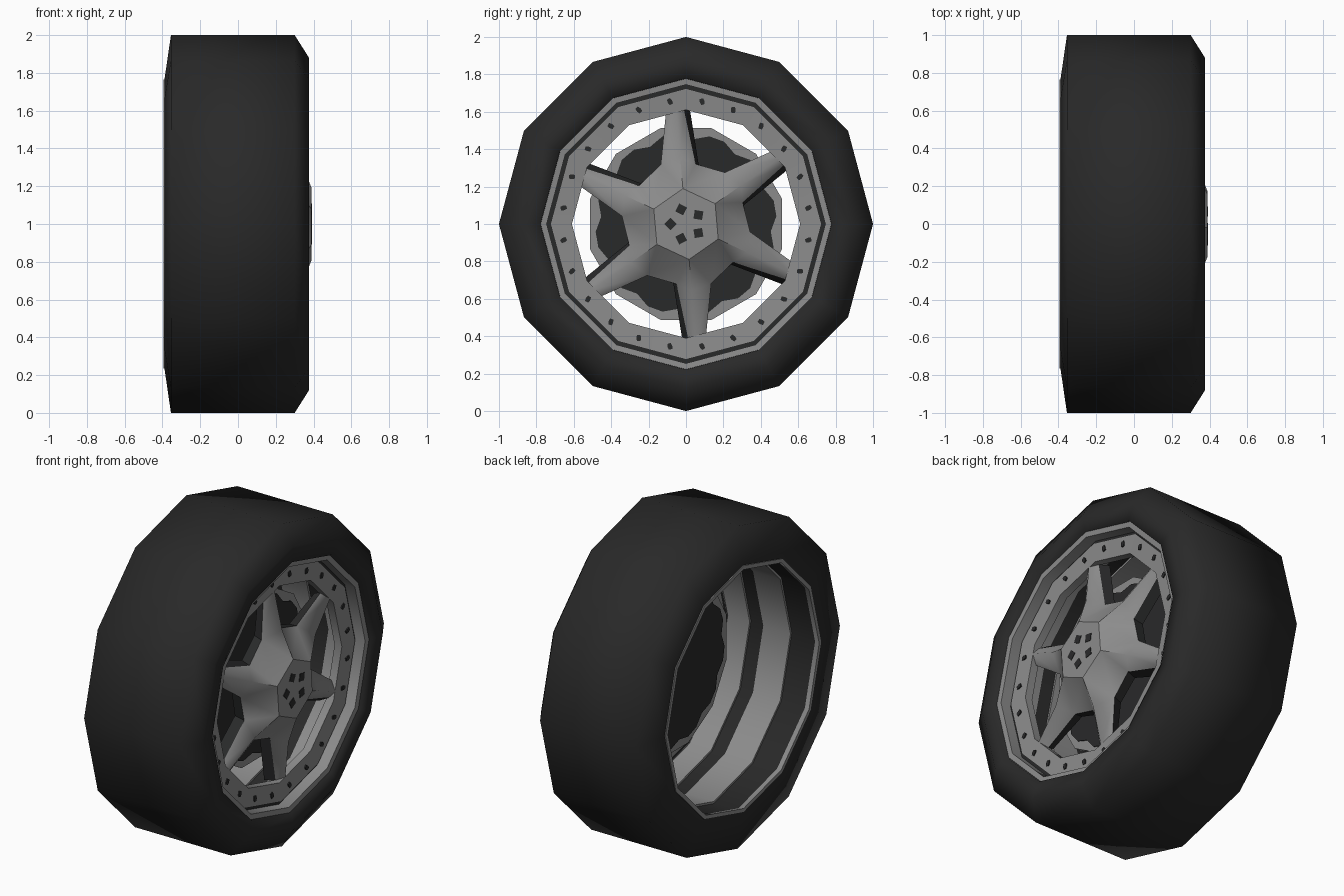
import bpy, bmesh, math
from math import cos, sin, radians

if "Cube" in bpy.data.objects:
    bpy.data.objects.remove(bpy.data.objects["Cube"])


def material(name, rgb):
    m = bpy.data.materials.new(name)
    m.diffuse_color = (*rgb, 1)
    m.use_nodes = True
    m.node_tree.nodes["Principled BSDF"].inputs["Base Color"].default_value = m.diffuse_color
    return m


RUBBER = material("rubber black", (0.022, 0.022, 0.022))
METAL = material("wheel grey", (0.26, 0.26, 0.26))
DARK = material("dark metal", (0.022, 0.0225, 0.023))


def pt(x, r, deg):
    """Point at radius and angle around the wheel axle."""
    return (x, r * cos(radians(deg)), 1 + r * sin(radians(deg)))


def finish(name, bm, mats, angle=35):
    bmesh.ops.recalc_face_normals(bm, faces=bm.faces[:])
    me = bpy.data.meshes.new(name)
    bm.to_mesh(me)
    bm.free()
    for m in mats:
        me.materials.append(m)
    ob = bpy.data.objects.new(name, me)
    bpy.context.collection.objects.link(ob)
    bpy.ops.object.select_all(action='DESELECT')
    ob.select_set(True)
    bpy.context.view_layer.objects.active = ob
    bpy.ops.object.shade_smooth_by_angle(angle=radians(angle))
    return ob


def ring(name, profile, mat, n=12, start=0, angle=35):
    """Revolve a closed (x, radius) profile around the axle."""
    bm = bmesh.new()
    loops = [[bm.verts.new(pt(x, r, start + 360 * i / n)) for x, r in profile] for i in range(n)]
    k = len(profile)
    for i in range(n):
        a, b = loops[i], loops[(i + 1) % n]
        for j in range(k):
            bm.faces.new((a[j], a[(j + 1) % k], b[(j + 1) % k], b[j]))
    return finish(name, bm, [mat], angle)


def add_prism(bm, outline, x0, x1):
    """Extrude a (y, z) outline between two x positions."""
    a = [bm.verts.new((x0, y, z)) for y, z in outline]
    b = [bm.verts.new((x1, y, z)) for y, z in outline]
    bm.faces.new(a)
    bm.faces.new(b)
    for i in range(len(a)):
        j = (i + 1) % len(a)
        bm.faces.new((a[i], a[j], b[j], b[i]))


def polygon(cy, cz, radii, start=0):
    n = len(radii)
    return [(cy + r * cos(radians(start + 360 * i / n)),
             cz + r * sin(radians(start + 360 * i / n))) for i, r in enumerate(radii)]


# Tyre
ring("tyre", [(-.39, .76), (-.355, 1), (.3, 1), (.376, .88), (.37, .78),
              (.29, .765), (-.365, .765)], RUBBER, angle=85)

# Rim: lips, barrel hoops, groove and bolt ring
ring("rear_lip", [(-.395, .74), (-.395, .765), (-.36, .765), (-.36, .745)], METAL)
ring("rear_hoop", [(-.19, .752), (-.19, .768), (0, .768), (0, .752)], METAL)
ring("front_hoop", [(.09, .752), (.09, .768), (.25, .768), (.25, .752)], METAL)
ring("front_lip", [(.355, .785), (.35, .745), (.24, .745), (.24, .785)], METAL)
ring("rim_groove", [(.28, .75), (.28, .72), (.24, .72), (.24, .75)], DARK)
ring("bolt_ring", [(.295, .725), (.285, .61), (.235, .61), (.235, .725)], METAL)

# Rim bolts, two on each side of the ring
bm = bmesh.new()
for i in range(24):
    x, y, z = pt(0, .66, 7.5 + 15 * i)
    add_prism(bm, polygon(y, z, [.019, .019, .013, .019, .019, .013], 15 * i), .28, .297)
finish("rim_bolts", bm, [DARK])

# Brake disc with a dark wavy centre on both faces
bm = bmesh.new()
add_prism(bm, polygon(0, 1, [.53] * 12, 15), .08, .12)
finish("brake_disc", bm, [METAL])
bm = bmesh.new()
add_prism(bm, polygon(0, 1, [.485, .485, .455] * 12, 5), .074, .126)
finish("brake_disc_centre", bm, [DARK], 20)

# Six-spoke star: ridged grey front, dark walls leaning to one side
bm = bmesh.new()
spokes = []
for k in range(6):
    a = 95 - 60 * k
    layout = {"hub": (.39, .19, 0), "mid": (.325, .36, 0), "tip": (.285, .615, 0),
              "left": (.255, .345, 18), "right": (.255, .325, -14),
              "tip_left": (.25, .595, 5.5), "tip_right": (.25, .61, -4)}
    spokes.append({n: bm.verts.new(pt(x, r, a + d)) for n, (x, r, d) in layout.items()})
outline = []
for k, s in enumerate(spokes):
    nxt = spokes[(k + 1) % 6]
    for names in (("hub", "mid", "left"), ("hub", "right", "mid"),
                  ("left", "mid", "tip", "tip_left"), ("mid", "right", "tip_right", "tip")):
        bm.faces.new([s[n] for n in names])
    bm.faces.new((s["hub"], nxt["hub"], nxt["left"], s["right"]))
    outline += [s[n] for n in ("left", "tip_left", "tip", "tip_right", "right")]
cap = bm.faces.new([s["hub"] for s in spokes])
back = []
for v in outline:
    y, z = v.co.y, v.co.z - 1
    back.append(bm.verts.new(pt(.195, math.hypot(y, z), math.degrees(math.atan2(z, y)) - 3)))
walls = [bm.faces.new(back)]
for i in range(len(outline)):
    j = (i + 1) % len(outline)
    walls.append(bm.faces.new((outline[i], outline[j], back[j], back[i])))
for f in walls:
    f.material_index = 1
# Crisp edges only round the hub cap and along the dark walls
sharp = {e.index for e in bm.edges}
bm.edges.index_update()
sharp = {e.index for e in bm.edges
         if cap in e.link_faces or any(f.material_index for f in e.link_faces)}
star = finish("spokes", bm, [METAL, DARK], 80)
for e in star.data.edges:
    if e.index in sharp:
        e.use_edge_sharp = True

# Wheel nuts on the hub
bm = bmesh.new()
for i in range(5):
    x, y, z = pt(0, .082, 180 + 72 * i)
    add_prism(bm, polygon(y, z, [.033] * 4, 72 * i), .385, .393)
finish("wheel_nuts", bm, [DARK])
